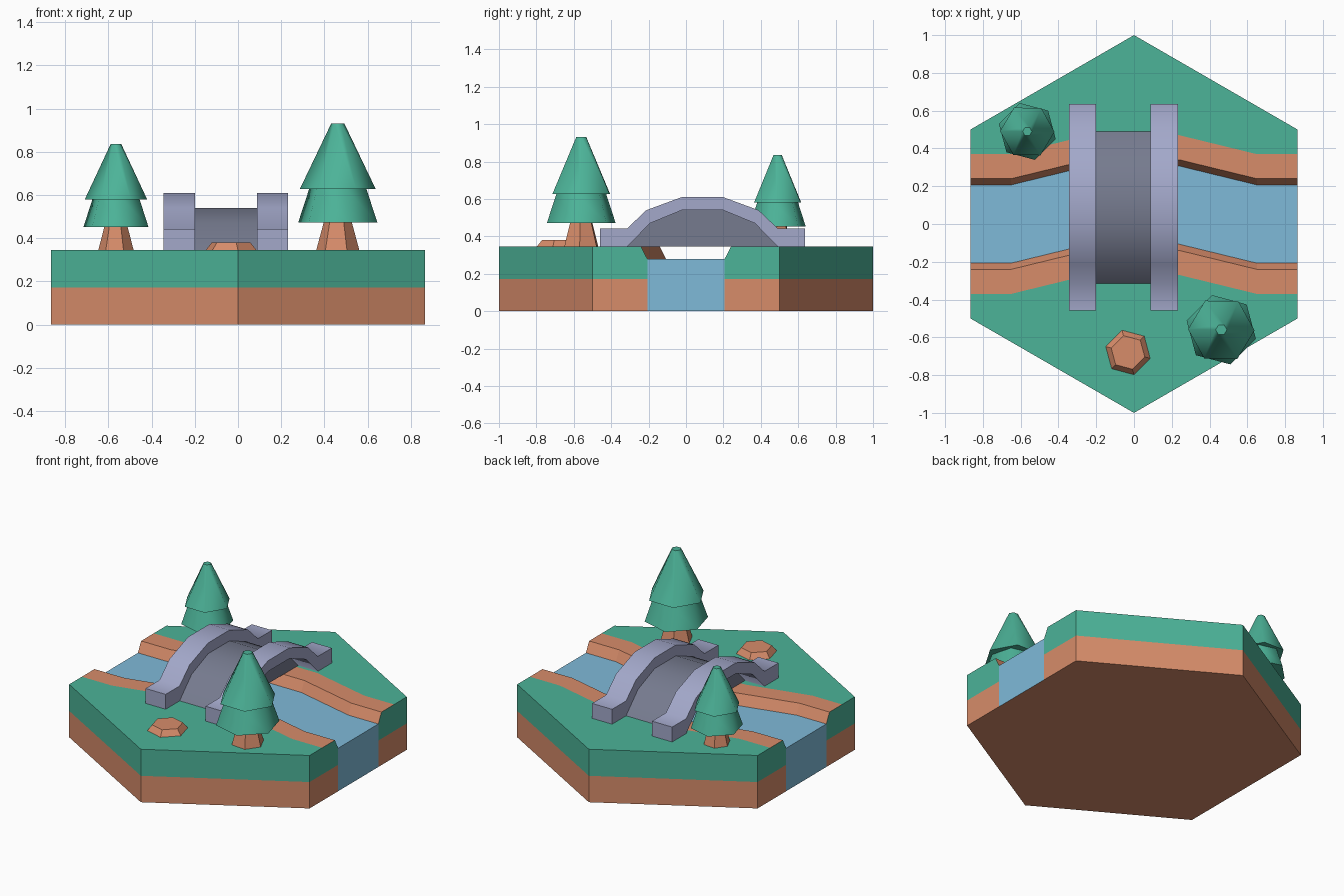
import bpy, bmesh, math

cube = bpy.data.objects.get("Cube")
if cube:
    bpy.data.objects.remove(cube, do_unlink=True)


def material(name, rgb):
    lin = [((c / 255 + 0.055) / 1.055) ** 2.4 for c in rgb] + [1]
    m = bpy.data.materials.new(name)
    m.use_nodes = True
    m.diffuse_color = lin
    bsdf = next(n for n in m.node_tree.nodes if n.type == 'BSDF_PRINCIPLED')
    bsdf.inputs["Base Color"].default_value = lin
    return m


green = material("grass_green", (76, 179, 152))
dirt = material("dirt_orange", (215, 140, 106))
blue = material("water_blue", (127, 186, 217))
stone = material("light_stone", (163, 168, 202))
dark_stone = material("dark_stone", (118, 123, 143))


def finish(name, bm, mats, angle=None):
    """Turn a bmesh into a scene object, optionally smooth below an angle."""
    bmesh.ops.recalc_face_normals(bm, faces=bm.faces)
    me = bpy.data.meshes.new(name)
    bm.to_mesh(me)
    bm.free()
    for m in mats:
        me.materials.append(m)
    ob = bpy.data.objects.new(name, me)
    bpy.context.collection.objects.link(ob)
    if angle:
        bpy.ops.object.select_all(action='DESELECT')
        ob.select_set(True)
        bpy.context.view_layer.objects.active = ob
        bpy.ops.object.shade_smooth_by_angle(angle=math.radians(angle))
    return ob


# Hexagonal tile: a cross-section lofted along the winding river
TOP, MID, WATER = 0.345, 0.172, 0.28
GRASS, DIRT, BLUE = 0, 1, 2
SIDE = math.sqrt(3) / 2


def section(x, bend):
    edge = 1 - abs(x) / math.sqrt(3)
    half = [(edge, 0), (edge, MID), (edge, TOP), (0.37 + bend, TOP),
            (0.24 + bend, TOP), (0.207 + bend, WATER)]
    south = [(edge, 0), (edge, MID), (edge, TOP), (0.37 - bend, TOP),
             (0.24 - bend, TOP), (0.207 - bend, WATER)]
    return [(x, -y, z) for y, z in south] + [(x, y, z) for y, z in reversed(half)]


bm = bmesh.new()
stations = [(-SIDE, 0), (-0.65, 0), (-0.24, 0.1), (0, 0.1), (0.24, 0.1), (0.65, 0), (SIDE, 0)]
rings = [[bm.verts.new(p) for p in section(x, b)] for x, b in stations]
half_mats = [DIRT, GRASS, GRASS, DIRT, DIRT]
strip_mats = half_mats + [BLUE] + half_mats[::-1] + [DIRT]
for a, b in zip(rings, rings[1:]):
    for i, mat in enumerate(strip_mats):
        j = (i + 1) % len(a)
        bm.faces.new((a[i], a[j], b[j], b[i])).material_index = mat
# Layered end walls, with the water reaching down to the base
for ring in (rings[0], rings[-1]):
    feet = []
    for side in (ring[:6], ring[:5:-1]):
        f, e, d, c, b, a = side
        mid = bm.verts.new((a.co.x, a.co.y, MID))
        foot = bm.verts.new((a.co.x, a.co.y, 0))
        bm.faces.new((e, d, c, b, a, mid)).material_index = GRASS
        bm.faces.new((f, e, mid, foot)).material_index = DIRT
        feet += [a, foot]
    bm.faces.new((feet[0], feet[1], feet[3], feet[2])).material_index = BLUE
finish("river_tile", bm, [green, dirt, blue])


# Arched bridge: a solid deck between two raised side rails
def prism(name, outline, x0, x1, mat):
    bm = bmesh.new()
    face = bm.faces.new([bm.verts.new((x0, y, z)) for y, z in outline])
    ext = bmesh.ops.extrude_face_region(bm, geom=[face])
    moved = [v for v in ext["geom"] if isinstance(v, bmesh.types.BMVert)]
    bmesh.ops.translate(bm, verts=moved, vec=(x1 - x0, 0, 0))
    return finish(name, bm, [mat], 50)


CENTRE = 0.088


def arch(half):
    return [(CENTRE - y, z) for y, z in half] + [(CENTRE + y, z) for y, z in reversed(half)]


inner = arch([(0.403, TOP), (0.28, 0.47), (0.11, 0.54)])
outer = arch([(0.547, TOP), (0.547, 0.442), (0.403, 0.442), (0.30, 0.54), (0.11, 0.61)])
prism("bridge_deck", inner, -0.205, 0.09, dark_stone)
prism("bridge_rail_right", outer + inner[::-1], -0.345, -0.2, stone)
prism("bridge_rail_left", outer + inner[::-1], 0.088, 0.232, stone)


# Six-sided tapered pieces for trees and rock
def taper(name, x, y, z0, z1, r0, r1, turn, mat, angle=None):
    bm = bmesh.new()
    bmesh.ops.create_cone(bm, cap_ends=True, segments=6, radius1=r0, radius2=r1, depth=z1 - z0)
    ob = finish(name, bm, [mat], angle)
    ob.location = (x, y, (z0 + z1) / 2)
    ob.rotation_euler.z = math.radians(turn)
    return ob


def tree(name, x, y, size, levels, turn):
    low, split, top = levels
    taper(name + "_trunk", x, y, TOP, low + 0.01, 0.1 * size, 0.063 * size, turn + 10, dirt)
    taper(name + "_lower_foliage", x, y, low, split + 0.005, 0.19 * size, 0.136 * size, turn, green, 62)
    taper(name + "_upper_foliage", x, y, split, top, 0.176 * size, 0.03 * size, turn + 14, green, 62)


tree("large_tree", 0.462, -0.56, 1, (0.472, 0.627, 0.932), 15)
tree("small_tree", -0.565, 0.49, 0.82, (0.452, 0.58, 0.836), 15)
taper("flat_rock", -0.032, -0.68, TOP - 0.005, 0.381, 0.126, 0.092, 15, dirt)
